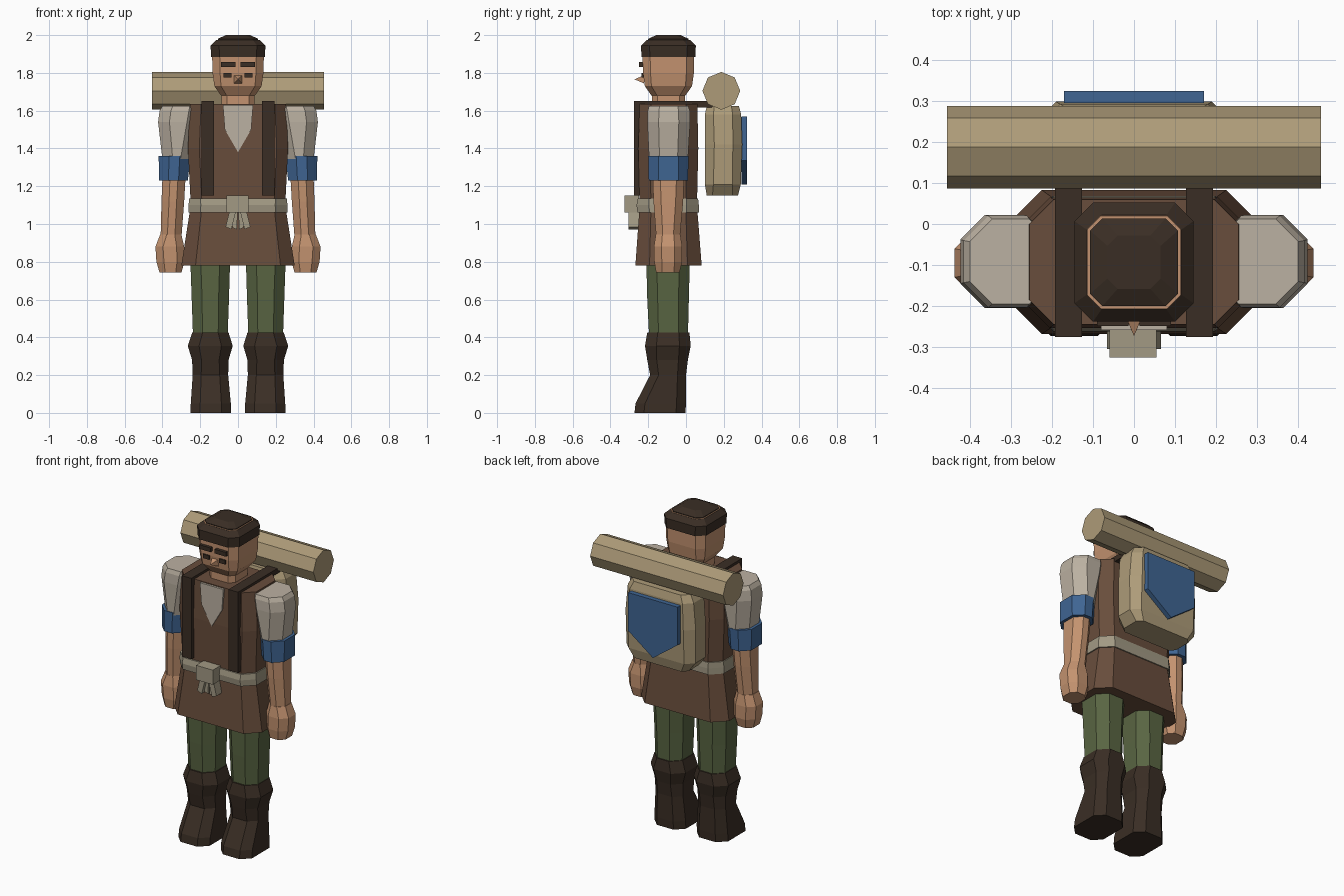
import bpy, bmesh
from math import pi
from mathutils import Matrix

if "Cube" in bpy.data.objects:
    bpy.data.objects.remove(bpy.data.objects["Cube"])


def material(name, r, g, b):
    m = bpy.data.materials.new(name)
    m.diffuse_color = (r, g, b, 1)
    m.use_nodes = True
    m.node_tree.nodes["Principled BSDF"].inputs["Base Color"].default_value = m.diffuse_color
    return m


SKIN = material("skin", .55, .29, .16)
VEST = material("brown_cloth", .14, .075, .045)
DARK = material("dark_leather", .042, .027, .018)
GREEN = material("green_cloth", .10, .13, .055)
LINEN = material("linen", .50, .44, .36)
BLUE = material("blue_cloth", .05, .13, .29)
CANVAS = material("canvas", .42, .33, .19)
SASH = material("sash", .36, .32, .23)


def finish(name, bm, mat):
    bmesh.ops.recalc_face_normals(bm, faces=bm.faces)
    me = bpy.data.meshes.new(name)
    bm.to_mesh(me)
    bm.free()
    me.materials.append(mat)
    ob = bpy.data.objects.new(name, me)
    bpy.context.collection.objects.link(ob)
    return ob


def loft(name, mat, rings, s=1):
    """Stack of chamfered rectangles: (z, x0, x1, y0, y1, chamfer); s=-1 mirrors in x."""
    bm = bmesh.new()
    loops = []
    for z, x0, x1, y0, y1, c in rings:
        pts = [(x0 + c, y0), (x1 - c, y0), (x1, y0 + c), (x1, y1 - c),
               (x1 - c, y1), (x0 + c, y1), (x0, y1 - c), (x0, y0 + c)]
        loops.append([bm.verts.new((s * x, y, z)) for x, y in pts])
    for a, b in zip(loops, loops[1:]):
        for i in range(8):
            j = (i + 1) % 8
            bm.faces.new((a[i], a[j], b[j], b[i]))
    bm.faces.new(loops[0])
    bm.faces.new(loops[-1])
    return finish(name, bm, mat)


def box(name, mat, x0, x1, y0, y1, z0, z1, s=1):
    bm = bmesh.new()
    bmesh.ops.create_cube(bm, size=1)
    for v in bm.verts:
        v.co = (s * (x0 + (x1 - x0) * (v.co.x + .5)),
                y0 + (y1 - y0) * (v.co.y + .5), z0 + (z1 - z0) * (v.co.z + .5))
    return finish(name, bm, mat)


def plate(name, mat, pts, y0, y1):
    """Flat xz outline extruded along y."""
    bm = bmesh.new()
    f = bm.faces.new([bm.verts.new((x, y0, z)) for x, z in pts])
    r = bmesh.ops.extrude_face_region(bm, geom=[f])
    for v in r["geom"]:
        if isinstance(v, bmesh.types.BMVert):
            v.co.y = y1
    return finish(name, bm, mat)


def sq(z, h, c, cy=-.093):
    return (z, -h, h, cy - h, cy + h, c)


# Head, neck and cap
loft("neck", SKIN, [sq(1.60, .088, .03), sq(1.70, .088, .03)])
loft("head", SKIN, [sq(1.68, .09, .03), sq(1.73, .125, .035), sq(1.80, .135, .04),
                    sq(1.90, .137, .04), sq(1.975, .113, .032)])
loft("cap_band", DARK, [sq(1.885, .143, .045), sq(1.945, .145, .045), sq(1.974, .115, .036)])
loft("cap_crown", DARK, [sq(1.96, .107, .03), sq(1.98, .107, .03), sq(2.0, .065, .025)])

# Face
for s, side in ((1, "right"), (-1, "left")):
    box(f"{side}_eyebrow", DARK, .014, .09, -.248, -.22, 1.832, 1.858, s)
    box(f"{side}_eye", DARK, .034, .076, -.236, -.22, 1.775, 1.80, s)
bm = bmesh.new()
bmesh.ops.create_cone(bm, segments=4, radius1=.03, radius2=0, depth=.05, cap_ends=True,
                      matrix=Matrix.Translation((0, -.248, 1.766)) @ Matrix.Rotation(pi / 2, 4, 'X')
                      @ Matrix.Rotation(pi / 4, 4, 'Z'))
finish("nose", bm, SKIN)

# Vest with skirt, shirt front and sash
loft("vest", VEST, [(.78, -.30, .30, -.268, .083, .075), (1.1, -.25, .25, -.245, .058, .06),
                    (1.4, -.265, .265, -.253, .065, .06), (1.635, -.255, .255, -.245, .06, .06)])
plate("shirt_front", LINEN, [(-.08, 1.63), (-.07, 1.5), (0, 1.38), (.07, 1.5), (.08, 1.63)],
      -.258, -.24)
loft("sash", SASH, [(1.062, -.263, .263, -.257, .068, .065), (1.10, -.262, .262, -.262, .068, .065),
                    (1.135, -.258, .258, -.255, .064, .06)])
box("sash_knot", SASH, -.06, .055, -.325, -.25, 1.06, 1.15)
for s, side in ((1, "right"), (-1, "left")):
    plate(f"{side}_sash_tail", SASH, [(s * .01, 1.07), (s * .045, 1.07), (s * .066, .985),
                                      (s * .035, .972)], -.305, -.25)
    plate(f"{side}_inner_sash_tail", SASH, [(s * .002, 1.07), (s * .03, 1.07), (s * .03, .98),
                                            (s * .006, .972)], -.285, -.25)

# Arms, legs and straps, once per side
for s, side in ((1, "right"), (-1, "left")):
    loft(f"{side}_sleeve", LINEN, [
        (1.34, .25, .40, -.195, .01, .055), (1.54, .21, .423, -.205, .022, .06),
        (1.60, .20, .415, -.203, .02, .06), (1.625, .20, .40, -.195, .012, .055)], s)
    loft(f"{side}_arm_band", BLUE, [(1.23, .265, .418, -.197, .01, .05),
                                    (1.36, .253, .42, -.20, .014, .055)], s)
    loft(f"{side}_forearm", SKIN, [(.92, .30, .41, -.157, -.033, .035),
                                   (1.12, .285, .405, -.172, -.015, .04),
                                   (1.38, .27, .395, -.18, -.005, .04)], s)
    loft(f"{side}_hand", SKIN, [(.742, .30, .415, -.158, -.035, .03),
                                (.80, .283, .432, -.168, -.02, .04),
                                (.88, .285, .437, -.17, -.02, .04),
                                (.945, .30, .412, -.16, -.03, .035)], s)
    loft(f"{side}_trouser_leg", GREEN, [(.40, .055, .238, -.195, .01, .05),
                                        (.60, .048, .245, -.205, .015, .055),
                                        (.80, .042, .252, -.21, .02, .055),
                                        (1.06, .04, .245, -.21, .02, .055)], s)
    loft(f"{side}_boot", DARK, [
        (0, .038, .252, -.273, -.003, .05), (.05, .038, .25, -.267, 0, .05),
        (.20, .052, .24, -.19, 0, .045), (.28, .05, .243, -.205, .01, .05),
        (.355, .028, .266, -.217, .025, .06), (.425, .05, .242, -.205, .018, .055)], s)
    box(f"{side}_front_strap", DARK, .127, .192, -.275, -.235, 1.15, 1.65, s)
    box(f"{side}_shoulder_strap", DARK, .127, .192, -.26, .14, 1.618, 1.65, s)

# Backpack with flap patch
loft("backpack", CANVAS, [(1.15, -.19, .19, .11, .275, .03), (1.21, -.235, .235, .10, .29, .045),
                          (1.42, -.24, .24, .10, .298, .05), (1.58, -.225, .225, .10, .292, .045),
                          (1.625, -.20, .20, .11, .28, .04)])
plate("backpack_patch", BLUE, [(-.17, 1.57), (.17, 1.57), (.17, 1.335), (0, 1.21), (-.17, 1.335)],
      .295, .324)

# Bedroll across the top of the pack
bm = bmesh.new()
bmesh.ops.create_cone(bm, segments=8, radius1=.1, radius2=.1, depth=.91, cap_ends=True,
                      matrix=Matrix.Translation((0, .187, 1.705)) @ Matrix.Rotation(pi / 2, 4, 'Y'))
finish("bedroll", bm, CANVAS)
